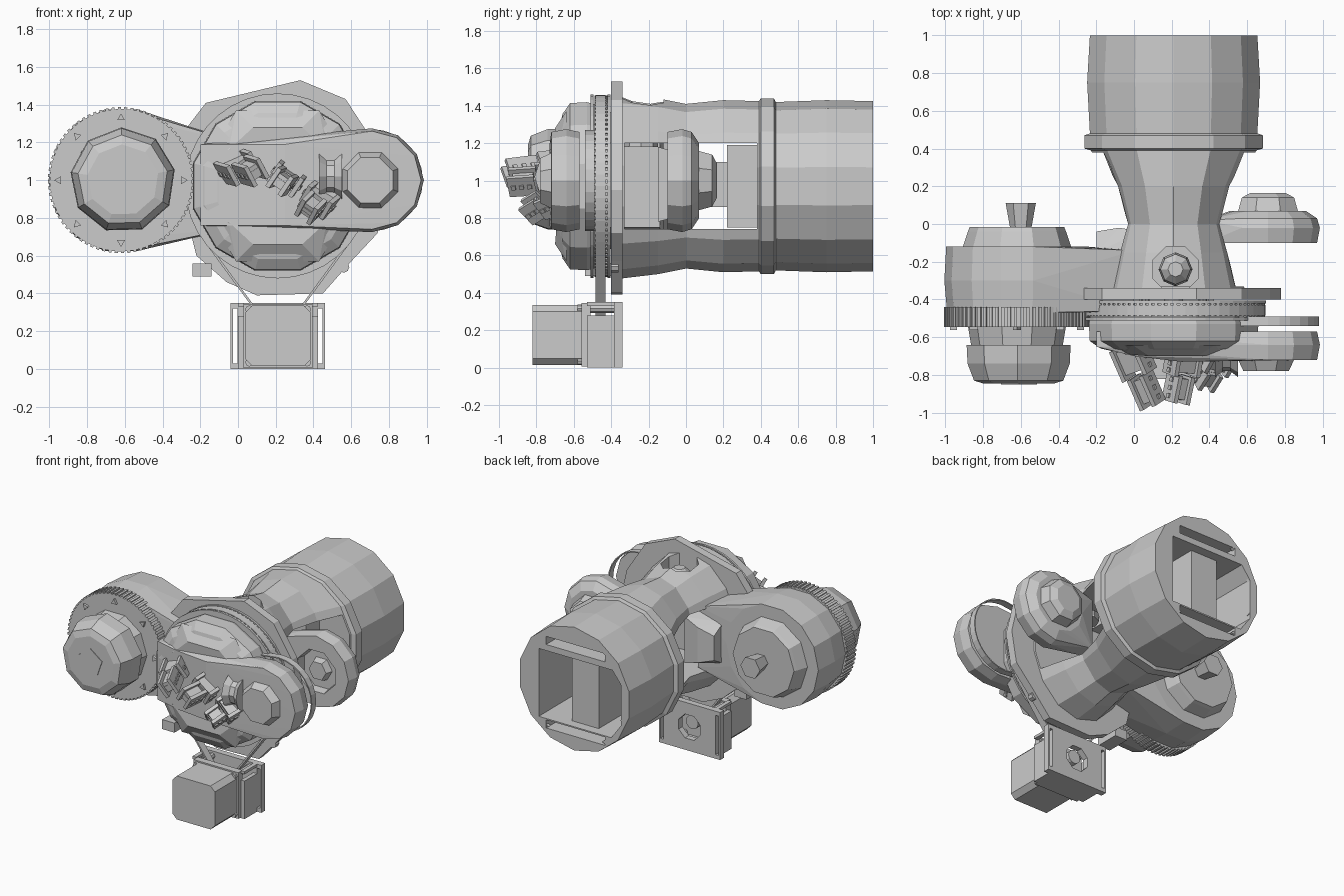
import bpy, bmesh
from math import sin, cos, pi, radians
from mathutils import Vector, Matrix

if "Cube" in bpy.data.objects:
    bpy.data.objects.remove(bpy.data.objects["Cube"])

CX, CZ = 0.21, 0.97          # main axis (runs along y)


def finish(name, bm):
    bmesh.ops.recalc_face_normals(bm, faces=bm.faces)
    me = bpy.data.meshes.new(name)
    bm.to_mesh(me)
    bm.free()
    ob = bpy.data.objects.new(name, me)
    bpy.context.collection.objects.link(ob)
    return ob


def loft(name, cx, cz, rings, n=12, phase=0.0):
    """Rings of (y, rx, rz) swept along y."""
    bm = bmesh.new()
    loops = [[bm.verts.new((cx + rx * cos(phase + 2 * pi * i / n), y,
                            cz + rz * sin(phase + 2 * pi * i / n))) for i in range(n)]
             for y, rx, rz in rings]
    for a, b in zip(loops, loops[1:]):
        for i in range(n):
            j = (i + 1) % n
            bm.faces.new((a[i], a[j], b[j], b[i]))
    bm.faces.new(loops[0])
    bm.faces.new(loops[-1])
    return finish(name, bm)


def lathe(name, cx, cz, prof, n=12, phase=0.0):
    return loft(name, cx, cz, [(y, r, r) for y, r in prof], n, phase)


def prism(name, pts, y0, y1, caps=True):
    bm = bmesh.new()
    a = [bm.verts.new((x, y0, z)) for x, z in pts]
    b = [bm.verts.new((x, y1, z)) for x, z in pts]
    for i in range(len(pts)):
        j = (i + 1) % len(pts)
        bm.faces.new((a[i], a[j], b[j], b[i]))
    if caps:
        bm.faces.new(a)
        bm.faces.new(b)
    return finish(name, bm)


def box(name, x0, x1, y0, y1, z0, z1, mat=None):
    bm = bmesh.new()
    bmesh.ops.create_cube(bm, size=1)
    for v in bm.verts:
        v.co = (x0 + (v.co.x + .5) * (x1 - x0), y0 + (v.co.y + .5) * (y1 - y0),
                z0 + (v.co.z + .5) * (z1 - z0))
    if mat:
        bm.transform(mat)
    return finish(name, bm)


def circle(cx, cz, r, n, phase=0.0):
    return [(cx + r * cos(phase + 2 * pi * i / n), cz + r * sin(phase + 2 * pi * i / n)) for i in range(n)]


def hull(name, pts):
    bm = bmesh.new()
    for p in pts:
        bm.verts.new(p)
    res = bmesh.ops.convex_hull(bm, input=bm.verts)
    bmesh.ops.delete(bm, geom=[g for g in res["geom_interior"] if isinstance(g, bmesh.types.BMVert)], context='VERTS')
    return finish(name, bm)


def outline(pts):
    """2D convex outline (monotone chain)."""
    def half(ps):
        h = []
        for p in ps:
            while len(h) > 1 and ((h[-1][0] - h[-2][0]) * (p[1] - h[-2][1])
                                  - (h[-1][1] - h[-2][1]) * (p[0] - h[-2][0])) <= 0:
                h.pop()
            h.append(p)
        return h[:-1]
    ps = sorted(pts)
    return half(ps) + half(ps[::-1])


def belt(name, pts, y0, y1, t):
    ob = prism(name, outline(pts), y0, y1, caps=False)
    m = ob.modifiers.new("thick", 'SOLIDIFY')
    m.thickness = t


def cut(ob, cutter):
    cutter.hide_render = True
    cutter.hide_viewport = True
    m = ob.modifiers.new("cut", 'BOOLEAN')
    m.operation = 'DIFFERENCE'
    m.solver = 'EXACT'
    m.object = cutter


def gear(name, cx, cz, r, depth, teeth, y0, y1):
    pts = []
    for i in range(teeth):
        for k, rr in ((0, r), (.5, r), (.5, r - depth), (1, r - depth)):
            a = 2 * pi * (i + k * .999) / teeth
            pts.append((cx + rr * cos(a), cz + rr * sin(a)))
    return prism(name, pts, y0, y1)


def bolts(name, cx, cz, r, y, n, phase=0.0):
    for i in range(n):
        a = phase + 2 * pi * i / n
        lathe(name, cx + r * cos(a), cz + r * sin(a), [(y - .012, .024), (y + .012, .024)], 3, a)


# Main arm body: rear tube, collar, waist, with side fork and rear openings
body = loft("arm_body", CX, CZ, [
    (1, .455, .455), (.75, .47, .46), (.48, .455, .45), (.47, .485, .47), (.40, .485, .47),
    (.39, .45, .455), (.2, .35, .46), (0, .29, .44), (-.15, .335, .47), (-.36, .39, .495)], 14, pi / 14)
cut(body, box("fork_cutter", -.6, 1, -.33, .38, .74, 1.2))
cut(body, prism("rear_cutter", [(-.09, .69), (.50, .69), (.50, 1.19), (-.1, 1.19), (-.17, 1.1), (-.17, .8)], .5, 1.1))
for z in (1.235, .62):
    cut(body, box("rear_slot_cutter", -.04, .44, .55, 1.1, z, z + .06))
hole = circle(.22, -.24, .13, 8, pi / 8)
cut(body, hull("top_hole_cutter", [(x, y, z) for x, y in hole for z in (1.15, 1.6)]))
hull("top_hub", [(x, y, z) for r, z in ((.09, 1.18), (.08, 1.35), (.04, 1.39)) for x, y in circle(.22, -.24, r, 8)])
box("rear_inner_block", .06, .28, .5, .93, .69, 1.19)
box("waist_core", .02, .40, .22, .38, .75, 1.19)
box("waist_spindle", .14, .28, .06, .24, .86, 1.1)
bolts("rear_bolt", CX, CZ, .41, 1 - .014, 10, .3)

# Mounting plate behind the large pulley
prism("mount_plate", [(.33, 1.53), (.57, 1.43), (.72, 1.2), (.78, .95), (.74, .72), (.6, .57), (.45, .4),
                      (.1, .39), (-.06, .46), (-.22, .6), (-.27, .8), (-.27, 1.28), (-.17, 1.41)], -.40, -.34)
box("plate_tab", -.24, -.14, -.54, -.36, .49, .56)
lathe("plate_eyelet", .56, .54, [(-.4, .03), (-.36, .03)], 8)

# Large pulley and its belt to the stepper
gear("large_pulley", CX, CZ, .485, .012, 90, -.49, -.42)
for y in (-.51, -.42):
    lathe("pulley_rim", CX, CZ, [(y, .49), (y + .015, .49)], 36)
belt("drive_belt", circle(CX, CZ, .488, 48) + circle(CX, .22, .045, 16), -.485, -.43, .012)

# Front housing: dome rim with bulging cheeks above and below the arm band
lathe("front_dome", CX, CZ, [(-.49, .455), (-.53, .465), (-.62, .46), (-.66, .40), (-.675, .33)], 12, pi / 12)
for s in (1, -1):
    hull("dome_cheek", [(CX + x, y, CZ + s * z) for x, y, z in (
        (-.34, -.64, .2), (.34, -.64, .2), (-.22, -.64, .40), (.22, -.64, .40),
        (-.26, -.69, .19), (.26, -.69, .19), (-.13, -.70, .31), (.13, -.70, .31))])

# Right side: front arm with cap, belt loop, rear drum with recessed front
RX, RZ = .71, 1.0
hull("front_arm", [(x, y, z) for y, r in ((-.57, .26), (-.64, .275), (-.72, .26))
                   for x, z in circle(RX, RZ, r, 12)]
     + [(x, y, z) for x, y in ((-.2, -.57), (-.2, -.65), (.0, -.70), (.25, -.73)) for z in (.76, 1.19)])
lathe("front_arm_cap", RX - .01, RZ, [(-.7, .17), (-.78, .13)], 8, pi / 8)
belt("side_belt", circle(RX, RZ, .27, 28) + circle(.15, RZ, .2, 16), -.54, -.49, .008)
drum = hull("rear_side_drum", [(x, y, z) for y, r in ((-.10, .26), (-.02, .275), (.03, .26), (.07, .2))
                               for x, z in circle(RX, RZ, r, 12)]
            + [(.38, y, z) for y in (-.10, .02) for z in (.80, 1.17)])
cut(drum, lathe("drum_recess_cutter", RX, RZ, [(-.2, .18), (-.04, .15)], 8, pi / 8))
lathe("rear_side_hub", RX, RZ, [(-.09, .07), (-.03, .09)], 6)
lathe("rear_side_cap", RX, RZ, [(.04, .18), (.14, .15), (.165, .10)], 8, pi / 8)

# Left side: large drum, toothed ring, caps
LX, LZ = -.62, 1.0
hull("left_drum", [(x, y, z) for y, r in ((-.47, .37), (-.3, .385), (-.12, .375))
                   for x, z in circle(LX, LZ, r, 14)]
     + [(.0, y, z) for y in (-.46, -.14) for z in (.75, 1.2)])
gear("left_gear", LX, LZ, .387, .01, 72, -.545, -.44)
lathe("left_neck", LX, LZ, [(-.66, .24), (-.54, .26)], 10)
lathe("left_front_cap", LX + .01, LZ, [(-.64, .28), (-.74, .275), (-.83, .24), (-.845, .19)], 9, .2)
lathe("left_front_stud", LX + .01, LZ, [(-.85, .10), (-.82, .10)], 5, .3)
lathe("left_back_cap", LX, LZ, [(-.13, .29), (-.04, .26), (-.015, .25)], 10)
lathe("left_back_knob", LX + .02, LZ, [(-.03, .055), (.11, .08)], 6)
bolts("left_bolt", LX, LZ, .33, -.55, 8)
hull("left_pivot_boss", [(x, y, z) for x, y, h in ((-.2, -.15, .15), (-.2, -.04, .09), (-.08, -.02, .13),
                                                   (.04, -.04, .17), (.04, -.15, .2)) for z in (.98 - h, .98 + h)])


# Three jointed fingers: each segment has side plates, a core and cross pins
def segment(name, p, q, w, h, roll):
    d = Vector(q) - Vector(p)
    m = Matrix.Translation(p) @ d.to_track_quat('-Y', 'Z').to_matrix().to_4x4() @ Matrix.Rotation(radians(roll), 4, 'Y')
    L = d.length
    for s in (-1, 1):
        box(name + "_plate", s * w / 2 - .012, s * w / 2 + .012, -L, 0, -h / 2, h / 2, m)
    box(name + "_core", -w / 2, w / 2, -L * .85, -L * .1, -h * .3, h * .3, m)
    for k in (.2, .5, .8):
        box(name + "_pin", -w / 2 - .02, w / 2 + .02, -L * k - .012, -L * k + .012, -.012, .012, m)


for base, knee, tip, roll in (((-.04, -.64, 1.08), (.03, -.8, 1.06), (.10, -.96, 1.04), -32),
                              ((.27, -.68, 1.02), (.25, -.8, 1.0), (.22, -.945, .99), 35),
                              ((.46, -.68, .92), (.41, -.77, .88), (.36, -.85, .83), 40)):
    segment("finger_knuckle", base, knee, .14, .12, roll)
    segment("finger_tip", knee, tip, .08, .12, roll)
side_roll = lathe("finger_roller", 0, 0, [(-.06, .13), (-.02, .10), (.02, .10), (.06, .13)], 10)
side_roll.matrix_world = Matrix.Translation((.49, -.68, 1.02)) @ Matrix.Rotation(pi / 2, 4, 'Z')

# Stepper motor with bracket
c = .035
prism("stepper_body", [(.04 + c, .015), (.385 - c, .015), (.385, .015 + c), (.385, .335 - c), (.385 - c, .335),
                       (.04 + c, .335), (.04, .335 - c), (.04, .015 + c)], -.82, -.52)
box("stepper_face", .03, .395, -.56, -.51, .005, .345)
back = box("bracket_back", -.04, .46, -.385, -.34, 0, .35)
cut(back, lathe("bracket_hole_cutter", .21, .175, [(-.5, .095), (-.2, .095)], 8, pi / 8))
for x in (-.015, .435):
    cut(back, box("slot_cutter", x - .012, x + .012, -.5, -.2, .03, .32))
for x0, x1 in ((.0, .03), (.395, .425)):
    box("bracket_wall", x0, x1, -.53, -.38, 0, .28)
    for z in (.0, .33):
        box("bracket_rail", x0, x1, -.53, -.38, z, z + .02)
box("bracket_floor", .0, .425, -.53, -.38, 0, .025)
lathe("stepper_pulley", CX, .2, [(-.52, .05), (-.37, .05)], 12)
for x in (.06, .365):
    for z in (.035, .315):
        lathe("stepper_screw", x, z, [(-.58, .022), (-.34, .022)], 8)
